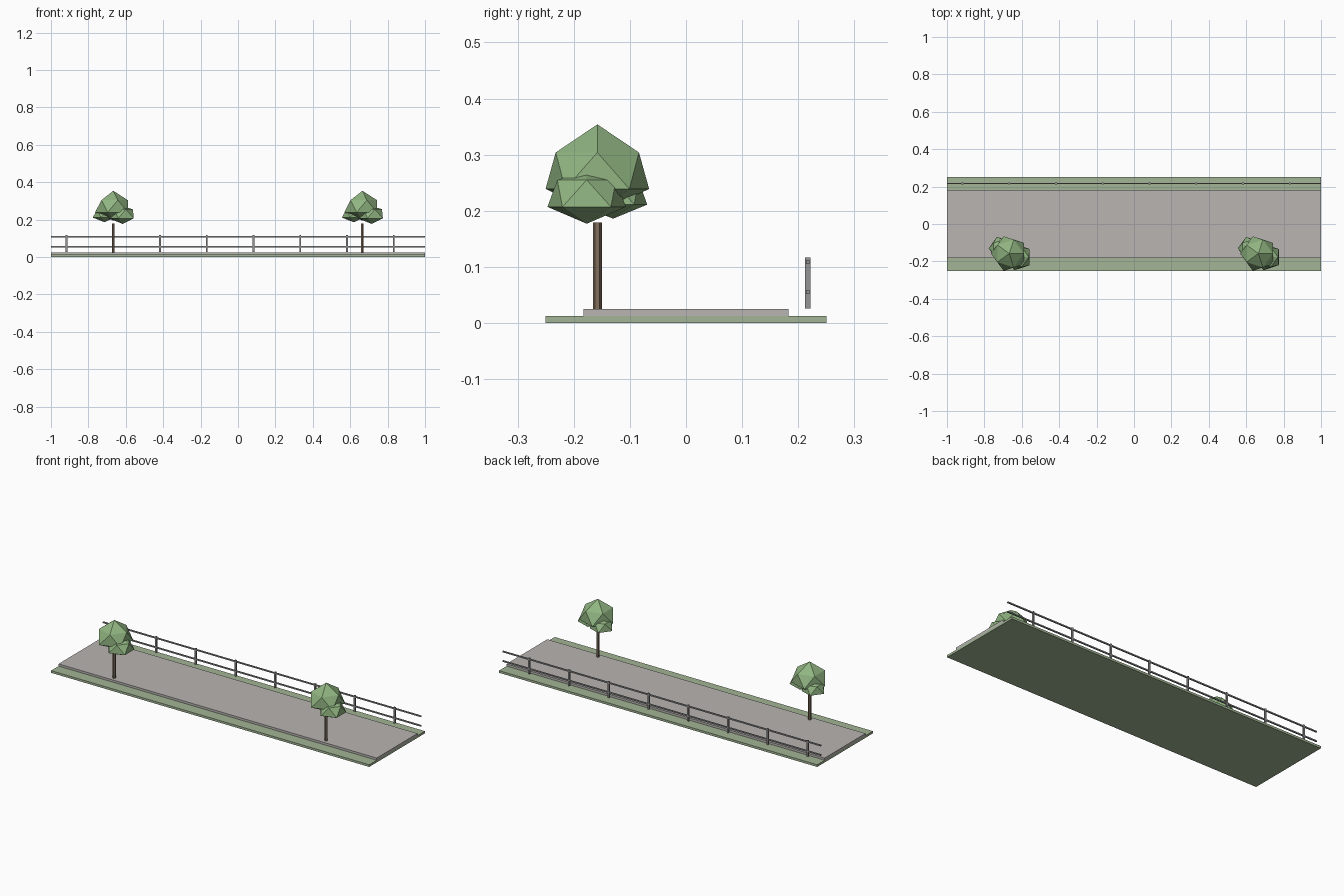
import bpy, bmesh
from math import cos, sin, radians
from mathutils import Vector

if "Cube" in bpy.data.objects:
    bpy.data.objects.remove(bpy.data.objects["Cube"])


def material(name, rgb):
    m = bpy.data.materials.new(name)
    m.diffuse_color = (*rgb, 1)
    m.use_nodes = True
    m.node_tree.nodes["Principled BSDF"].inputs["Base Color"].default_value = m.diffuse_color
    return m


GRASS = material("grass_green", (0.36, 0.46, 0.30))
LEAF = material("leaf_green", (0.28, 0.46, 0.22))
BARK = material("bark_brown", (0.22, 0.16, 0.11))
PAVING = material("paving_grey", (0.48, 0.46, 0.44))
METAL = material("rail_grey", (0.30, 0.30, 0.31))


def box(name, lo, hi, mat):
    lo, hi = Vector(lo), Vector(hi)
    bpy.ops.mesh.primitive_cube_add(size=1, location=(lo + hi) / 2)
    ob = bpy.context.object
    ob.name = name
    ob.scale = hi - lo
    ob.data.materials.append(mat)
    return ob


def leaf_clump(name, x, y, top, upper, lower, bottom, r_up, r_low):
    """Tapered icosahedron: two poles and two staggered rings of five."""
    bm = bmesh.new()
    bm.verts.new((x, y, top))
    bm.verts.new((x, y, bottom))
    for i in range(5):
        a, b = radians(72 * i), radians(72 * i + 36)
        bm.verts.new((x + r_up * cos(a), y + r_up * sin(a), upper))
        bm.verts.new((x + r_low * cos(b), y + r_low * sin(b), lower))
    bmesh.ops.convex_hull(bm, input=bm.verts[:])
    bmesh.ops.recalc_face_normals(bm, faces=bm.faces[:])
    me = bpy.data.meshes.new(name)
    bm.to_mesh(me)
    bm.free()
    ob = bpy.data.objects.new(name, me)
    bpy.context.collection.objects.link(ob)
    me.materials.append(LEAF)


# ground slab and raised walkway
box("grass_base", (-1, -0.25, 0), (1, 0.25, 0.0125), GRASS)
box("walkway", (-1, -0.183, 0.0125), (1, 0.183, 0.025), PAVING)

# railing along the back edge
FY = 0.217
for i in range(8):
    x = -0.917 + 0.25 * i
    box(f"railing_post_{i + 1}", (x - 0.0045, FY - 0.0045, 0.026),
        (x + 0.0045, FY + 0.0045, 0.117), METAL)
for name, z in (("lower_rail", 0.055), ("upper_rail", 0.109)):
    box(name, (-1, FY - 0.0035, z - 0.0035), (1, FY + 0.0035, z + 0.0035), METAL)

# two identical trees
TY = -0.158
for side, tx in (("left", -0.667), ("right", 0.665)):
    bpy.ops.mesh.primitive_cylinder_add(vertices=6, radius=0.008, depth=0.154,
                                        location=(tx, TY, 0.102))
    trunk = bpy.context.object
    trunk.name = f"{side}_tree_trunk"
    trunk.data.materials.append(BARK)
    leaf_clump(f"{side}_tree_crown", tx, TY,
               0.354, 0.304, 0.239, 0.195, 0.078, 0.097)
    leaf_clump(f"{side}_tree_front_clump", tx + 0.05, TY - 0.019,
               0.273, 0.255, 0.207, 0.177, 0.055, 0.0735)
    leaf_clump(f"{side}_tree_back_clump", tx - 0.046, TY + 0.028,
               0.270, 0.254, 0.211, 0.186, 0.048, 0.064)
